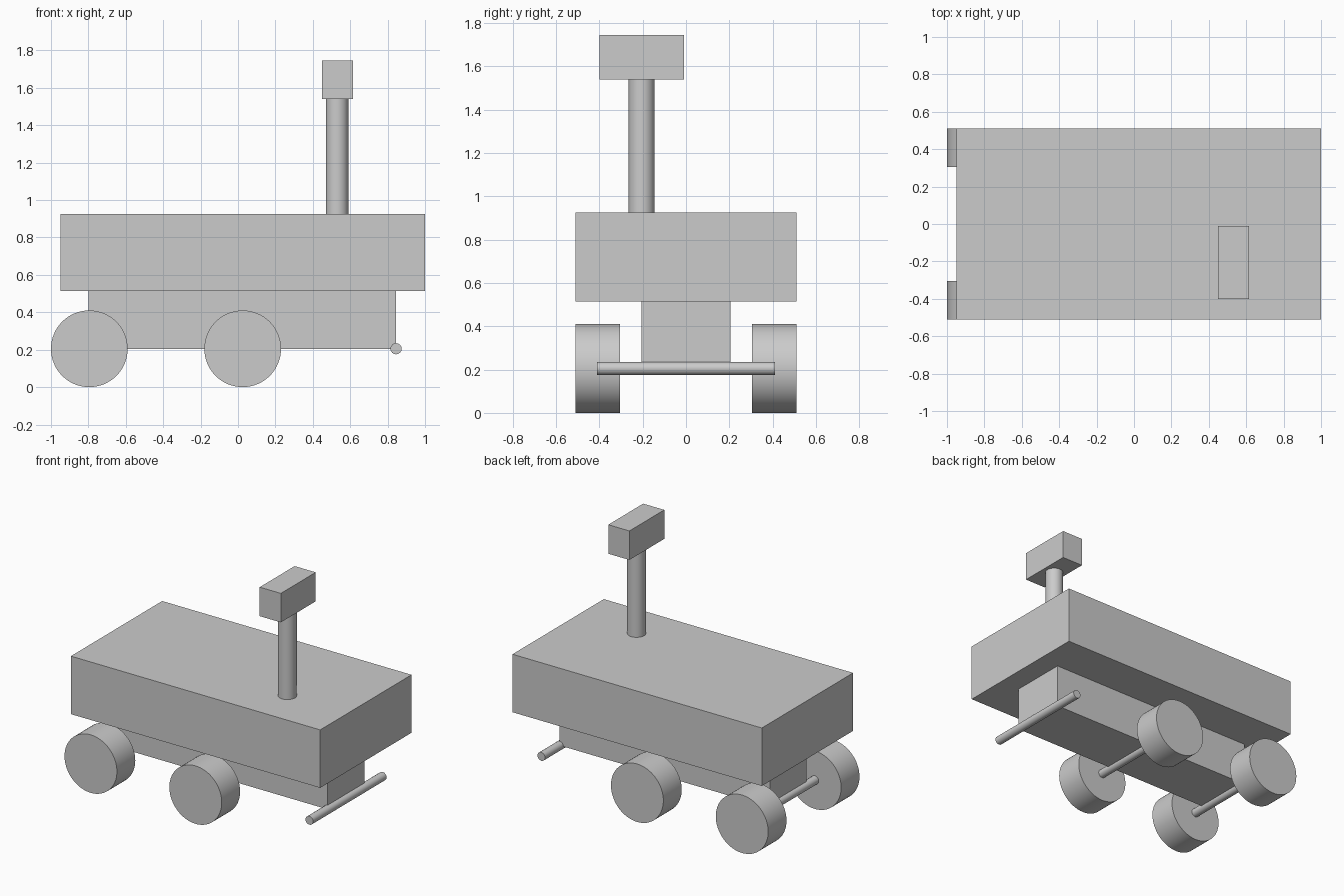
import bpy
import math

cube = bpy.data.objects.get("Cube")
if cube:
    bpy.data.objects.remove(cube, do_unlink=True)

grey = bpy.data.materials.new("plain_grey")
grey.use_nodes = True
colour = (0.6, 0.6, 0.6, 1)
grey.diffuse_color = colour
grey.node_tree.nodes["Principled BSDF"].inputs["Base Color"].default_value = colour


def box(name, low, high):
    centre = [(a + b) / 2 for a, b in zip(low, high)]
    bpy.ops.mesh.primitive_cube_add(size=1, location=centre)
    ob = bpy.context.object
    ob.name = name
    ob.scale = [b - a for a, b in zip(low, high)]
    bpy.ops.object.transform_apply(location=False, rotation=False, scale=True)
    ob.data.materials.append(grey)


def cylinder(name, centre, radius, length, sides, along_y=True):
    tilt = math.pi / 2 if along_y else 0
    bpy.ops.mesh.primitive_cylinder_add(vertices=sides, radius=radius, depth=length,
                                        location=centre, rotation=(tilt, 0, 0))
    ob = bpy.context.object
    ob.name = name
    ob.data.materials.append(grey)
    bpy.ops.object.shade_smooth_by_angle(angle=math.radians(35))


# Body and the narrow chassis below it
box("body", (-0.95, -0.51, 0.515), (1.0, 0.51, 0.925))
box("chassis", (-0.8, -0.205, 0.205), (0.845, 0.205, 0.515))

# Two axles, each with a pair of wheels
axle_z = 0.205
for place, x in (("rear", -0.795), ("middle", 0.025)):
    cylinder(place + "_axle", (x, 0, axle_z), 0.03, 0.82, 16)
    for side, sign in (("left", 1), ("right", -1)):
        cylinder(f"{place}_{side}_wheel", (x, sign * 0.4075, axle_z), 0.205, 0.205, 64)

# Bare axle at the leading end
cylinder("leading_axle", (0.845, 0, axle_z), 0.03, 0.82, 16)

# Mast and its head
cylinder("mast", (0.53, -0.205, 1.23), 0.06, 0.63, 48, along_y=False)
box("mast_head", (0.45, -0.4, 1.54), (0.615, -0.01, 1.745))
